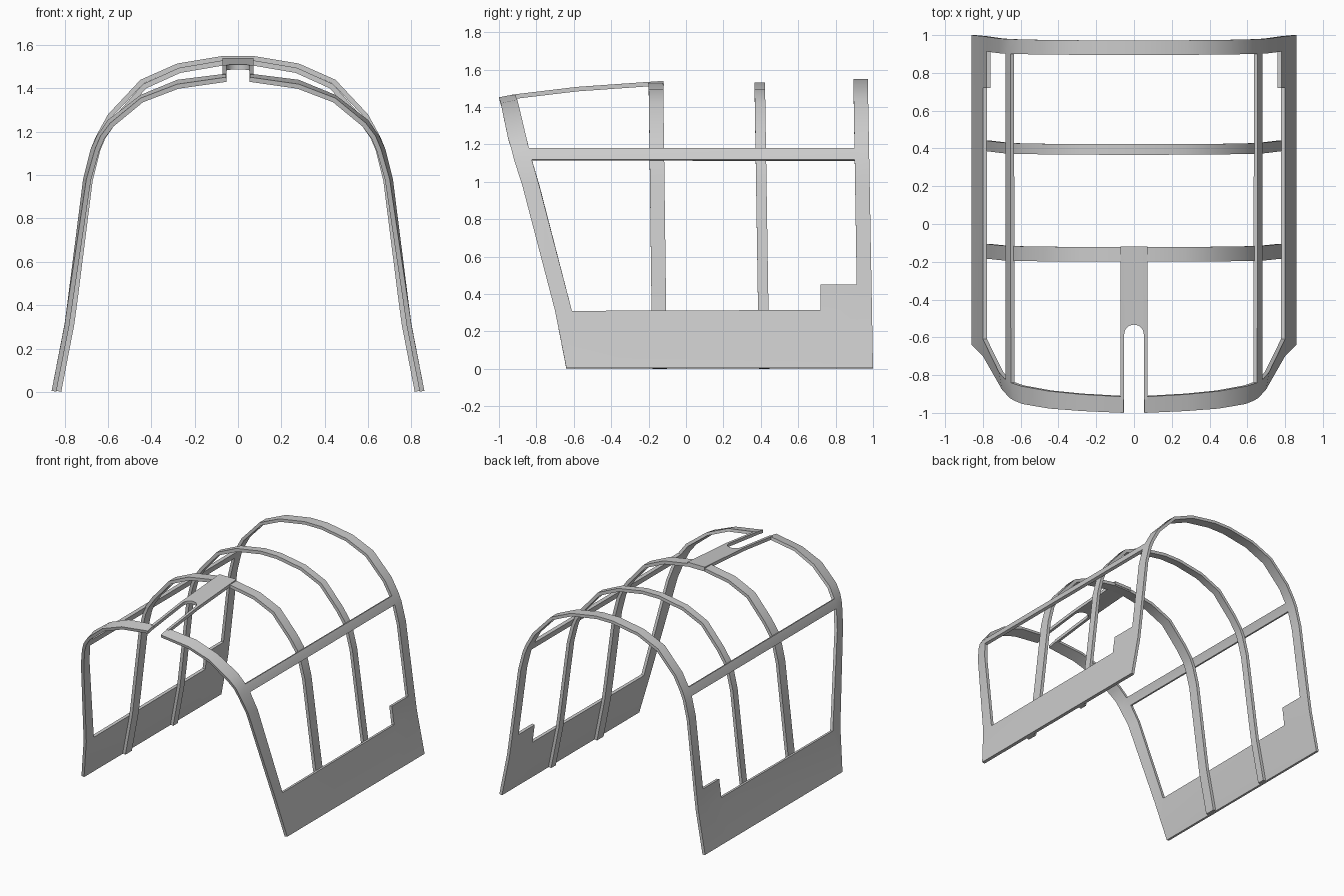
import bpy, bmesh, math
from mathutils import Vector

cube = bpy.data.objects.get("Cube")
if cube:
    bpy.data.objects.remove(cube, do_unlink=True)

grey = bpy.data.materials.new("light_grey_metal")
grey.use_nodes = True
grey.diffuse_color = (0.6, 0.6, 0.6, 1)
grey.node_tree.nodes["Principled BSDF"].inputs["Base Color"].default_value = (0.6, 0.6, 0.6, 1)


def strip(front, rear):
    """Quads between a front edge and a rear edge, facing outward."""
    return [(front[i], rear[i], rear[i + 1], front[i + 1]) for i in range(len(front) - 1)]


def shell(name, quads, thickness):
    """Weld quads into a half sheet, mirror it and thicken it inward."""
    bm = bmesh.new()
    for quad in quads:
        bm.faces.new([bm.verts.new(p) for p in quad])
    bmesh.ops.remove_doubles(bm, verts=bm.verts, dist=0.0005)
    mesh = bpy.data.meshes.new(name)
    bm.to_mesh(mesh)
    bm.free()
    mesh.materials.append(grey)
    ob = bpy.data.objects.new(name, mesh)
    bpy.context.collection.objects.link(ob)
    mirror = ob.modifiers.new("Mirror", 'MIRROR')
    mirror.use_clip = True
    solid = ob.modifiers.new("Solidify", 'SOLIDIFY')
    solid.thickness = thickness
    solid.offset = -1
    solid.use_even_offset = True
    bpy.ops.object.select_all(action='DESELECT')
    ob.select_set(True)
    bpy.context.view_layer.objects.active = ob
    for mod in ("Mirror", "Solidify"):
        bpy.ops.object.modifier_apply(modifier=mod)
    bpy.ops.object.shade_smooth_by_angle(angle=math.radians(30))
    return ob


# Rear arch profile (x, z), from the foot to the crown
arch = [(.86, .005), (.80, .315), (.782, .45), (.715, .98), (.68, 1.12), (.655, 1.18),
        (.60, 1.28), (.45, 1.44), (.28, 1.515), (.07, 1.55), (0, 1.55)]


def lean(z, low, high):
    return low + (high - low) * z / 1.55


rear_a = [Vector((x, lean(z, .92, .895), z)) for x, z in arch]
rear_b = [Vector((x, lean(z, 1.0, .972), z)) for x, z in arch]

# Raked front arch: leading and trailing edges
front_a = [Vector(p) for p in (
    (.86, -.64, .005), (.80, -.70, .31), (.70, -.875, .98), (.66, -.92, 1.12), (.635, -.935, 1.18),
    (.59, -.953, 1.24), (.45, -.977, 1.355), (.28, -.99, 1.42), (.055, -1.0, 1.452))]
front_b = [Vector(p) for p in (
    (.86, -.56, .005), (.80, -.61, .31), (.715, -.785, .98), (.68, -.825, 1.12), (.652, -.84, 1.18),
    (.60, -.858, 1.255), (.45, -.885, 1.37), (.28, -.902, 1.44), (.055, -.915, 1.468))]

# Side frame: both arches, lower panel with rear step, and the rail
foot, sill = Vector((.86, .72, .005)), Vector((.80, .72, .315))
step = Vector((.782, .72, .45))
quads = strip(front_a, front_b) + strip(rear_a, rear_b)
quads += strip([front_b[0], front_b[1]], [foot, sill])
quads += strip([foot, sill, step], rear_a[:3])
quads += strip(front_b[3:5], rear_a[4:6])
shell("side_frame", quads, .022)

# Two inner ribs sit against the inside of the side panels
rib = [(x - .021 if x > .5 else x * .975, z if z < 1.2 else z - .02) for x, z in arch]
for name, low, high, width in (("front_rib", -.18, -.2, .078), ("middle_rib", .39, .366, .056)):
    a = [Vector((x, lean(z, low, high), z)) for x, z in rib]
    b = [p + Vector((0, width, 0)) for p in a]
    shell(name, strip(a, b), .024)


# Roof plate with a round-ended slot open at the front
def roof(x, y):
    if y > -.58:
        return Vector((x, y, 1.54 + (y + .12) * .07))
    return Vector((x, y, 1.508 + (y + .58) * .12))


half, end = .052, -.585
xs = [half * math.sin(i * math.pi / 16) for i in range(9)]
edge = [roof(x, end + math.sqrt(max(half * half - x * x, 0))) for x in xs]
back = [roof(x, -.12) for x in xs]
quads = [(edge[i], edge[i + 1], back[i + 1], back[i]) for i in range(8)]
for y0, y1 in ((end, -.12), (-.93, end)):
    quads.append((roof(half, y0), roof(.072, y0), roof(.072, y1), roof(half, y1)))
shell("slotted_roof_plate", quads, .024)
